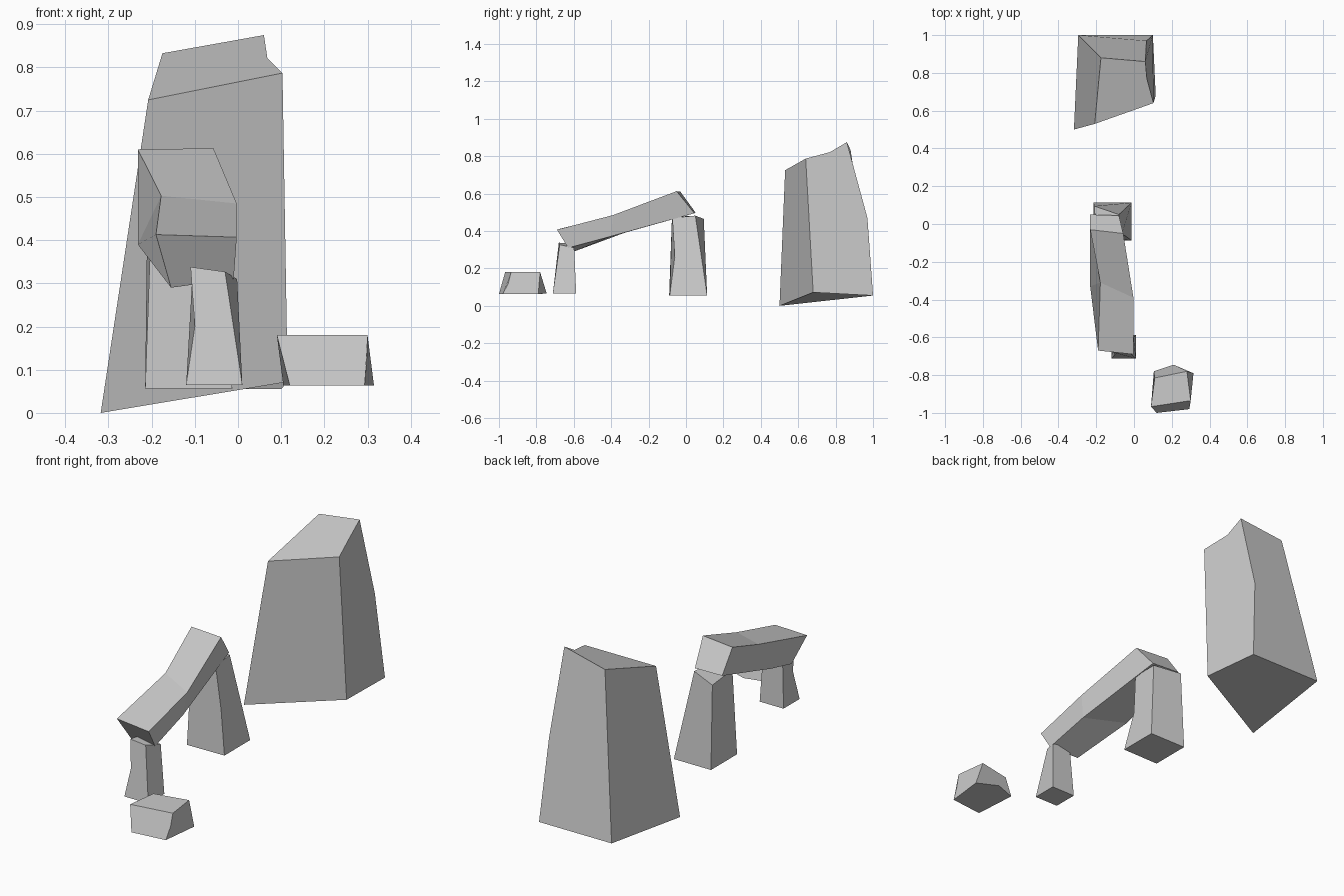
import bpy, bmesh


def stone(name, rings, kinks=None):
    """Loft four-cornered rings, cap both ends; kinks bend single edges."""
    kinks = kinks or {}
    bm = bmesh.new()
    v = [bm.verts.new(p) for ring in rings for p in ring]
    bend = {frozenset(e): bm.verts.new(p) for e, p in kinks.items()}

    def face(ids):
        loop = []
        for a, b in zip(ids, ids[1:] + ids[:1]):
            loop.append(v[a])
            k = bend.get(frozenset((a, b)))
            if k:
                loop.append(k)
        bm.faces.new(loop)

    face([3, 2, 1, 0])
    last = 4 * (len(rings) - 1)
    face([last + i for i in range(4)])
    for r in range(0, last, 4):
        for i in range(4):
            j = (i + 1) % 4
            face([r + i, r + j, r + 4 + j, r + 4 + i])
    bmesh.ops.recalc_face_normals(bm, faces=bm.faces[:])
    mesh = bpy.data.meshes.new(name)
    bm.to_mesh(mesh)
    bm.free()
    ob = bpy.data.objects.new(name, mesh)
    bpy.context.collection.objects.link(ob)
    return ob


# Ring order: front left, front right, back right, back left
# Tall standing stone at the back
stone("standing_stone", [
    [(-.318, .50, 0), (.115, .68, .072), (.10, 1, .055), (-.295, 1, .055)],
    [(-.208, .53, .725), (.103, .64, .787), (.06, .86, .875), (-.175, .88, .833)]],
    {(2, 6): (.066, .97, .47), (5, 6): (.068, .77, .822)})

# Upright under the high end of the slab
stone("rear_upright", [
    [(-.215, -.09, .056), (-.013, -.087, .056), (-.013, .113, .056), (-.215, .113, .056)],
    [(-.20, -.075, .475), (-.07, -.073, .47), (-.08, .05, .482), (-.21, .095, .465)]],
    {(1, 5): (-.05, -.06, .26)})

# Upright under the low end
stone("front_upright", [
    [(-.12, -.712, .065), (.01, -.712, .065), (.01, -.587, .065), (-.12, -.587, .065)],
    [(-.11, -.68, .338), (-.03, -.675, .327), (-.002, -.598, .31), (-.105, -.60, .33)]],
    {(0, 4): (-.10, -.69, .20)})

# Sloping capstone, lofted front to back
# Ring order: lower left, lower right, upper right, upper left
stone("capstone", [
    [(-.155, -.60, .29), (-.01, -.63, .31), (-.003, -.69, .407), (-.19, -.67, .413)],
    [(-.232, -.33, .39), (-.02, -.40, .372), (-.003, -.39, .485), (-.178, -.31, .503)],
    [(-.232, .05, .50), (-.08, .045, .495), (-.057, -.05, .613), (-.232, -.03, .61)]])

# Small loose rock in front
stone("loose_rock", [
    [(.12, -1, .063), (.293, -.98, .063), (.315, -.79, .063), (.105, -.78, .063)],
    [(.09, -.967, .18), (.30, -.935, .18), (.28, -.78, .18), (.11, -.815, .18)]],
    {(1, 5): (.298, -.95, .12), (2, 3): (.21, -.745, .067)})
